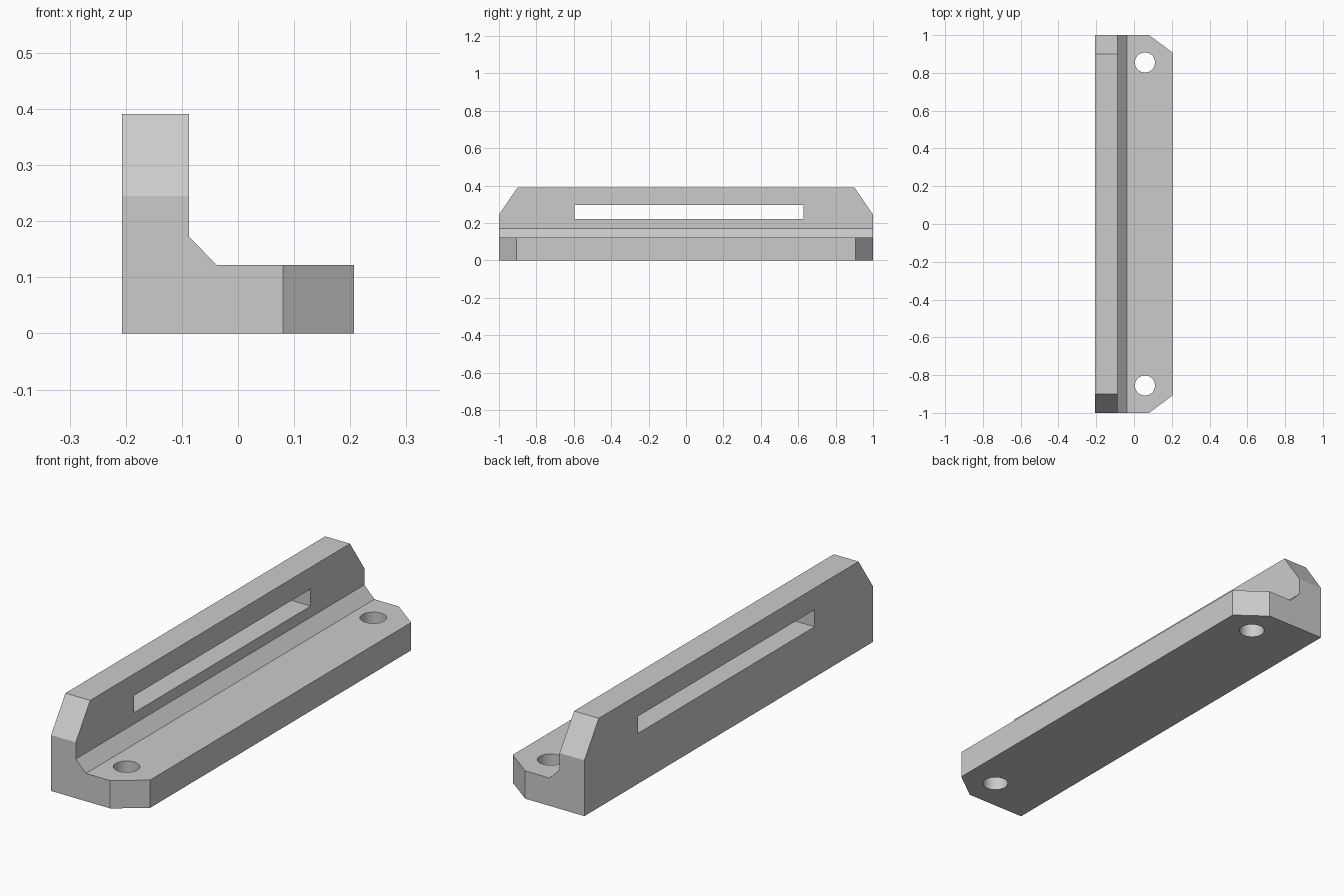
import bpy
import bmesh
from mathutils import Vector

cube = bpy.data.objects.get("Cube")
if cube:
    bpy.data.objects.remove(cube, do_unlink=True)

grey = bpy.data.materials.new("light grey")
grey.use_nodes = True
colour = (0.6, 0.6, 0.6, 1)
grey.diffuse_color = colour
grey.node_tree.nodes["Principled BSDF"].inputs["Base Color"].default_value = colour

HALF_X, HEIGHT, THICK = 0.207, 0.391, 0.122
INNER_X = -0.087


def cut_off(bm, point, normal):
    """Slice away everything on the normal's side and cap the cut."""
    result = bmesh.ops.bisect_plane(
        bm, geom=bm.verts[:] + bm.edges[:] + bm.faces[:],
        plane_co=point, plane_no=normal, clear_outer=True)
    edges = [e for e in result["geom_cut"] if isinstance(e, bmesh.types.BMEdge)]
    bmesh.ops.contextual_create(bm, geom=edges)


# L-shaped bar with an inner fillet
profile = [(-HALF_X, 0), (HALF_X, 0), (HALF_X, THICK), (-0.038, THICK),
           (INNER_X, 0.172), (INNER_X, HEIGHT), (-HALF_X, HEIGHT)]
bm = bmesh.new()
face = bm.faces.new([bm.verts.new((x, -1, z)) for x, z in profile])
new = bmesh.ops.extrude_face_region(bm, geom=[face])["geom"]
bmesh.ops.translate(bm, vec=(0, 2, 0),
                    verts=[v for v in new if isinstance(v, bmesh.types.BMVert)])

# Chamfered ends of the base and the upright
for side in (-1, 1):
    cut_off(bm, Vector((0.08, side, 0)), Vector((0.095, side * 0.127, 0)).normalized())
    cut_off(bm, Vector((0, side, 0.245)), Vector((0, side * 0.146, 0.1)).normalized())
bmesh.ops.recalc_face_normals(bm, faces=bm.faces[:])
mesh = bpy.data.meshes.new("angle_bracket")
bm.to_mesh(mesh)
bm.free()
mesh.materials.append(grey)
bracket = bpy.data.objects.new("angle_bracket", mesh)
bpy.context.collection.objects.link(bracket)


def carve(cutter, name):
    """Subtract a cutter from the bracket, then remove it."""
    cutter.name = name
    cutter.hide_render = True
    cutter.data.materials.append(grey)
    mod = bracket.modifiers.new(name, "BOOLEAN")
    mod.operation = "DIFFERENCE"
    mod.solver = "EXACT"
    mod.object = cutter
    bpy.context.view_layer.objects.active = bracket
    bpy.ops.object.modifier_apply(modifier=name)
    bpy.data.objects.remove(cutter, do_unlink=True)


# Screw holes in the base
for side in (-1, 1):
    bpy.ops.mesh.primitive_cylinder_add(
        vertices=48, radius=0.053, depth=0.4, location=(0.058, side * 0.855, 0.06))
    carve(bpy.context.object, "screw_hole")

# Long slot through the upright
bpy.ops.mesh.primitive_cube_add(size=1, location=(-0.147, 0.016, 0.2585))
slot = bpy.context.object
slot.scale = (0.3, 1.224, 0.075)
carve(slot, "slot")

bpy.ops.object.select_all(action="DESELECT")
bracket.select_set(True)
bpy.context.view_layer.objects.active = bracket
bpy.ops.object.shade_smooth_by_angle()
